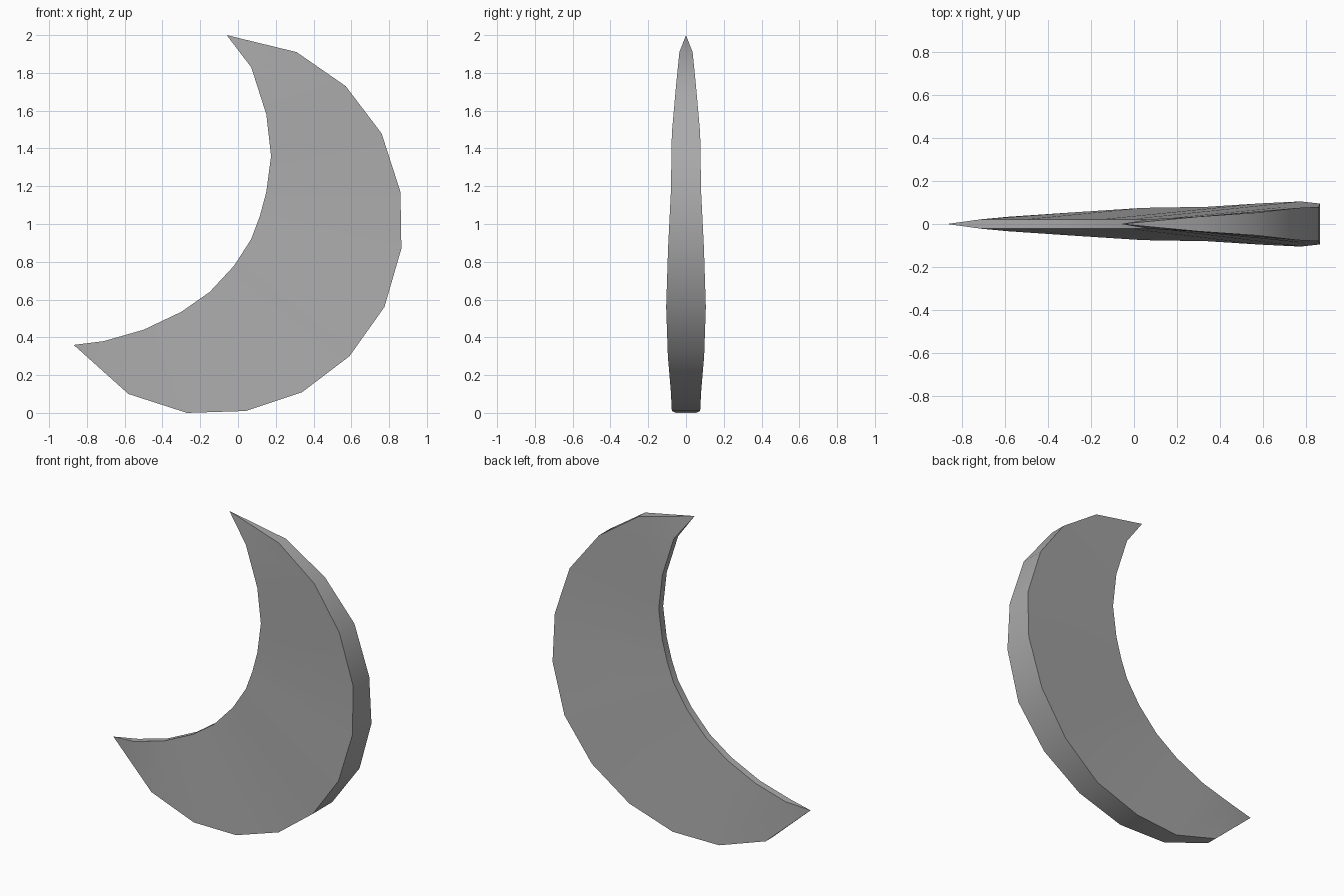
import bpy
import bmesh
import math

cube = bpy.data.objects.get("Cube")
if cube:
    bpy.data.objects.remove(cube, do_unlink=True)

# Plain grey material
grey = bpy.data.materials.new("plain_grey")
grey.use_nodes = True
colour = (0.4, 0.4, 0.4, 1.0)
grey.diffuse_color = colour
grey.node_tree.nodes["Principled BSDF"].inputs["Base Color"].default_value = colour

# Crescent profile: outer rim as (x, z, half thickness), inner rim as (x, z)
top_tip, low_tip = (-0.06, 2.0), (-0.87, 0.36)
outer = [(0.31, 1.91, 0.035), (0.57, 1.73, 0.053), (0.76, 1.48, 0.075),
         (0.86, 1.17, 0.08), (0.865, 0.87, 0.095), (0.775, 0.56, 0.105),
         (0.59, 0.3, 0.096), (0.34, 0.11, 0.08), (0.04, 0.01, 0.075),
         (-0.27, 0.0, 0.055), (-0.58, 0.1, 0.034)]
inner = [(0.07, 1.83), (0.15, 1.58), (0.175, 1.36), (0.15, 1.17),
         (0.115, 1.04), (0.07, 0.92), (-0.02, 0.78), (-0.15, 0.64),
         (-0.3, 0.535), (-0.5, 0.44), (-0.71, 0.38)]
INNER_HALF = 0.022

bm = bmesh.new()

# Four-cornered cross-sections swept along the crescent
sections = []
for (ox, oz, half), (ix, iz) in zip(outer, inner):
    corners = [(ox, -half, oz), (ox, half, oz),
               (ix, INNER_HALF, iz), (ix, -INNER_HALF, iz)]
    sections.append([bm.verts.new(c) for c in corners])

for a, b in zip(sections, sections[1:]):
    for i in range(4):
        j = (i + 1) % 4
        bm.faces.new((a[i], a[j], b[j], b[i]))

# Pointed tips
for (x, z), ring in ((top_tip, sections[0]), (low_tip, sections[-1])):
    tip = bm.verts.new((x, 0, z))
    for i in range(4):
        bm.faces.new((ring[i], ring[(i + 1) % 4], tip))

bmesh.ops.recalc_face_normals(bm, faces=bm.faces)
mesh = bpy.data.meshes.new("crescent")
bm.to_mesh(mesh)
bm.free()
mesh.materials.append(grey)

crescent = bpy.data.objects.new("crescent", mesh)
bpy.context.collection.objects.link(crescent)
bpy.ops.object.select_all(action="DESELECT")
crescent.select_set(True)
bpy.context.view_layer.objects.active = crescent
bpy.ops.object.shade_smooth_by_angle(angle=math.radians(30))
